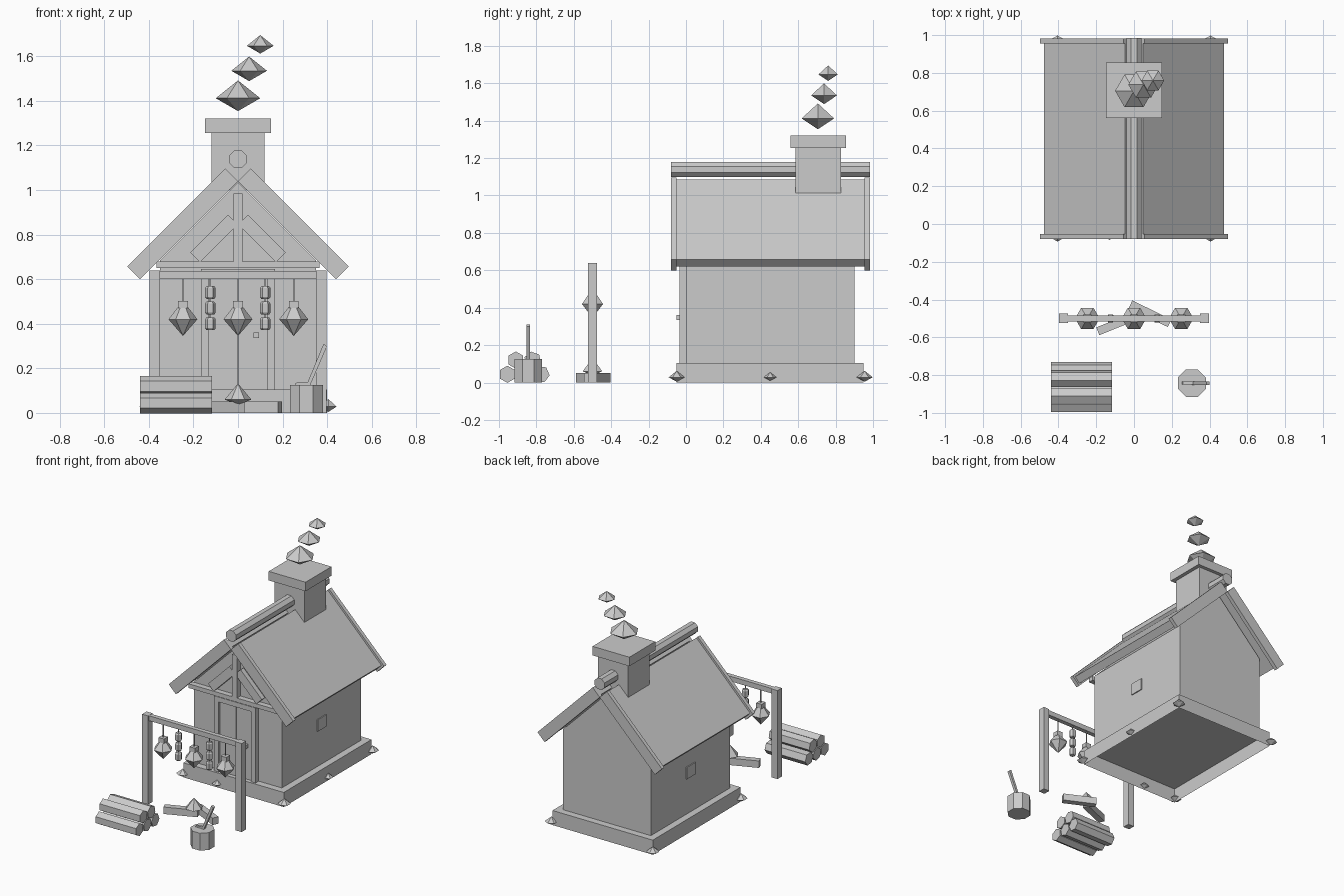
import bpy, bmesh, math
from mathutils import Matrix, Vector

cube = bpy.data.objects.get("Cube")
if cube:
    bpy.data.objects.remove(cube, do_unlink=True)

grey = bpy.data.materials.new("plain_grey")
grey.use_nodes = True
grey.diffuse_color = (0.6, 0.6, 0.6, 1)
grey.node_tree.nodes["Principled BSDF"].inputs["Base Color"].default_value = (0.6, 0.6, 0.6, 1)


def finish(name, bm):
    bmesh.ops.remove_doubles(bm, verts=bm.verts, dist=1e-5)
    bmesh.ops.recalc_face_normals(bm, faces=bm.faces)
    mesh = bpy.data.meshes.new(name)
    bm.to_mesh(mesh)
    bm.free()
    mesh.materials.append(grey)
    obj = bpy.data.objects.new(name, mesh)
    bpy.context.scene.collection.objects.link(obj)
    return obj


def prism(name, points, y0, y1):
    """Extrude an x/z outline from y0 to y1."""
    bm = bmesh.new()
    front = [bm.verts.new((x, y0, z)) for x, z in points]
    back = [bm.verts.new((x, y1, z)) for x, z in points]
    bm.faces.new(front)
    bm.faces.new(back[::-1])
    for i in range(len(points)):
        j = (i + 1) % len(points)
        bm.faces.new((front[i], back[i], back[j], front[j]))
    return finish(name, bm)


def box(name, x0, x1, y0, y1, z0, z1):
    return prism(name, [(x0, z0), (x1, z0), (x1, z1), (x0, z1)], y0, y1)


def lathe(name, profile, sides, loc, turn=0.0, axis="Z"):
    """Spin (radius, height) pairs into a faceted solid."""
    bm = bmesh.new()
    rings = []
    for r, h in profile:
        rings.append([bm.verts.new((r * math.cos(turn + math.tau * i / sides),
                                    r * math.sin(turn + math.tau * i / sides), h))
                      for i in range(sides)])
    for low, high in zip(rings, rings[1:]):
        for i in range(sides):
            j = (i + 1) % sides
            bm.faces.new((low[i], low[j], high[j], high[i]))
    for ring, (r, h) in ((rings[0], profile[0]), (rings[-1], profile[-1])):
        if r > 0:
            bm.faces.new(ring)
    # Collapse pointed ends before cleaning up
    bmesh.ops.remove_doubles(bm, verts=bm.verts, dist=1e-5)
    spin = {"Z": Matrix(), "X": Matrix.Rotation(math.pi / 2, 4, "Y"),
            "Y": Matrix.Rotation(-math.pi / 2, 4, "X")}[axis]
    bm.transform(Matrix.Translation(Vector(loc)) @ spin)
    return finish(name, bm)


def slope(side, a0, a1, t0, t1):
    """Rectangle along one 45 degree roof pitch, measured from the peak."""
    k = math.sqrt(0.5)
    return [(side * k * (a + t), 1.04 + k * (t - a))
            for a, t in ((a0, t0), (a1, t0), (a1, t1), (a0, t1))]


# Foundation, open underneath
base = box("foundation", -0.4, 0.4, -0.05, 0.95, 0, 0.105)
bm = bmesh.new()
bm.from_mesh(base.data)
bmesh.ops.delete(bm, geom=[f for f in bm.faces if f.calc_center_median().z < 0.01],
                 context="FACES_ONLY")
bm.to_mesh(base.data)
bm.free()

# Walls and gables
box("walls", -0.35, 0.35, 0, 0.9, 0.105, 0.65)
prism("gable", [(-0.35, 0.65), (0.35, 0.65), (0.35, 0.685), (0, 1.035), (-0.35, 0.685)], 0, 0.9)

# Roof, trim boards, braces and windows on both sides
for side, word in ((-1, "right"), (1, "left")):
    prism("roof_panel_" + word, slope(side, 0, 0.607, 0.012, 0.066), -0.055, 0.955)
    for end, y in (("front", -0.08), ("back", 0.955)):
        prism(f"roof_board_{end}_{word}", slope(side, 0, 0.622, 0, 0.08), y, y + 0.028)
    prism("gable_brace_" + word, slope(side, 0.138, 0.378, -0.137, -0.075), -0.035, 0)
    xs = sorted((side * 0.345, side * 0.357))
    box("window_" + word, *xs, 0.4, 0.5, 0.36, 0.445)
    xs = sorted((side * 0.13, side * 0.165))
    box("door_jamb_" + word, *xs, -0.035, 0, 0.105, 0.61)
    xs = sorted((side * 0.002, side * 0.13))
    box("door_plank_" + word, *xs, -0.02, 0, 0.105, 0.61)

box("gable_post", -0.02, 0.02, -0.04, 0, 0.68, 0.985)
box("gable_beam", -0.365, 0.365, -0.04, 0, 0.65, 0.68)
box("door_lintel", -0.165, 0.165, -0.035, 0, 0.61, 0.645)
box("door_knob", 0.07, 0.095, -0.052, -0.02, 0.335, 0.36)
lathe("ridge_log", [(0.043, -0.08), (0.043, 0.985)], 8, (0, 0, 1.138), math.pi / 8, "Y")

# Chimney and smoke
box("chimney", -0.12, 0.12, 0.585, 0.83, 1.0, 1.255)
box("chimney_cap", -0.147, 0.147, 0.56, 0.855, 1.255, 1.32)
for i, (x, y, z, r) in enumerate(((0, 0.705, 1.412, 0.1), (0.05, 0.738, 1.535, 0.08),
                                  (0.1, 0.76, 1.647, 0.06))):
    lathe(f"smoke_{i}", [(0, -0.58 * r), (r, 0), (0, 0.8 * r)], 6, (x, y, z))

# Foundation stones
for x, y, r in ((-0.405, -0.05, 0.043), (0.405, -0.05, 0.043), (-0.405, 0.955, 0.043),
                (0.405, 0.955, 0.043), (0.405, 0.45, 0.034), (-0.13, -0.05, 0.034)):
    lathe("stone", [(0, -0.55 * r), (r, 0), (0, 0.8 * r)], 6, (x, y, 0.028), math.pi / 6)

# Hanging rack
for x in (-0.373, 0.373):
    box("rack_post", x - 0.024, x + 0.024, -0.525, -0.475, 0, 0.638)
box("rack_beam", -0.36, 0.36, -0.516, -0.484, 0.6, 0.636)

# Lanterns on cords
for x in (-0.247, 0, 0.25):
    lathe("lantern", [(0, 0.345), (0.065, 0.42), (0.022, 0.475)], 6, (x, -0.5, 0))
    box("lantern_neck", x - 0.022, x + 0.022, -0.522, -0.478, 0.47, 0.503)
    box("lantern_cord", x - 0.003, x + 0.003, -0.503, -0.497, 0.5, 0.605)

# Strings of hanging food
for x in (-0.124, 0.122):
    box("food_cord", x - 0.003, x + 0.003, -0.503, -0.497, 0.4, 0.605)
    for z in (0.4, 0.47, 0.54):
        lathe("hanging_food", [(0.017, -0.029), (0.024, -0.02), (0.024, 0.02), (0.017, 0.029)],
              6, (x, -0.5, z))

# Campfire
for x, y, angle in ((-0.085, -0.525, 22), (0.085, -0.475, -26)):
    plank = box("fire_plank", -0.115, 0.115, -0.022, 0.022, 0, 0.05)
    plank.location = (x, y, 0)
    plank.rotation_euler.z = math.radians(angle)
lathe("flame", [(0, 0.035), (0.06, 0.06), (0, 0.132)], 6, (0, -0.5, 0))

# Log pile
for i, (y, z) in enumerate(((-0.955, 0.044), (-0.865, 0.044), (-0.775, 0.044),
                            (-0.91, 0.12), (-0.82, 0.12))):
    lathe(f"log_{i}", [(0.046, -0.162), (0.046, 0.162)], 6, (-0.278, y, z), 0.2 * (i % 3), "X")

# Chopping block with axe
lathe("chopping_block", [(0.08, 0), (0.08, 0.125)], 8, (0.307, -0.843, 0), math.pi / 8)
prism("axe_handle", [(0.305, 0.12), (0.322, 0.12), (0.4, 0.3), (0.384, 0.31)], -0.853, -0.833)
prism("axe_blade", [(0.248, 0.115), (0.325, 0.115), (0.325, 0.14), (0.26, 0.135)], -0.851, -0.835)
